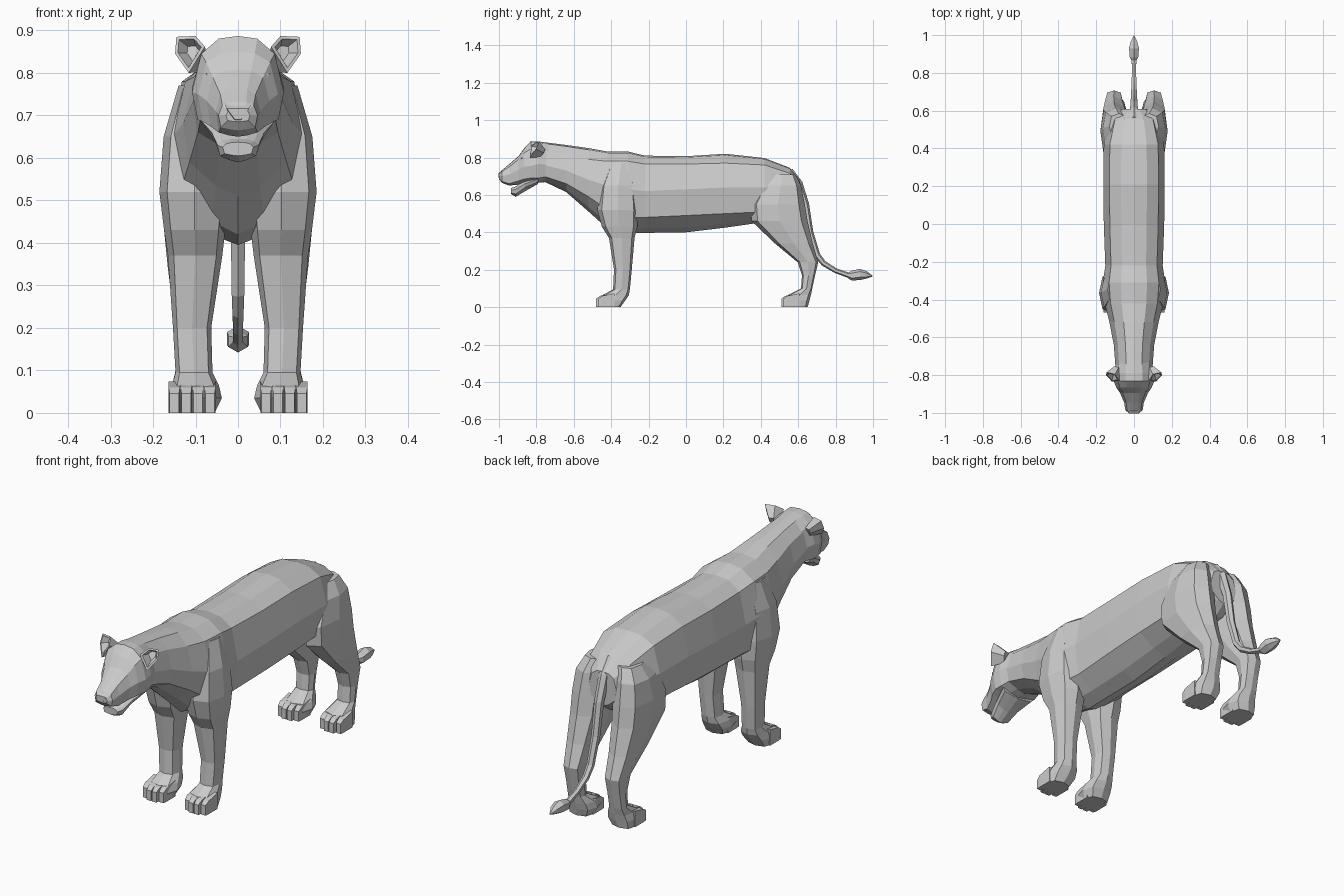
import bpy, bmesh, math
from mathutils import Vector

fur = bpy.data.materials.new("grey_fur")
fur.diffuse_color = (0.6, 0.6, 0.6, 1)


def loft(name, rings):
    """Skin a list of equal-length point rings and cap both ends."""
    bm = bmesh.new()
    rows = [[bm.verts.new(p) for p in r] for r in rings]
    n = len(rows[0])
    for a, b in zip(rows, rows[1:]):
        for i in range(n):
            j = (i + 1) % n
            bm.faces.new((a[i], a[j], b[j], b[i]))
    bm.faces.new(rows[0])
    bm.faces.new(rows[-1][::-1])
    bmesh.ops.recalc_face_normals(bm, faces=bm.faces)
    me = bpy.data.meshes.new(name)
    bm.to_mesh(me)
    bm.free()
    me.materials.append(fur)
    ob = bpy.data.objects.new(name, me)
    bpy.context.collection.objects.link(ob)
    return ob


def section(y, w, top, high, mid, low, bottom):
    """Symmetric cross-section of torso or head at depth y."""
    half = [(0.42 * w, top - 0.15 * (top - high)), (0.8 * w, high), (w, mid),
            (0.88 * w, low), (0.4 * w, bottom + 0.3 * (low - bottom))]
    pts = [(0, top)] + half + [(0, bottom)] + [(-x, z) for x, z in half[::-1]]
    return [(x, y, z) for x, z in pts]


def leg_ring(s, z, y0, y1, x0, x1):
    """Eight-sided leg slice between given limits, on side s."""
    d = 0.78
    shape = [(0, -1), (d, -d), (1, 0), (d, d), (0, 1), (-d, d), (-1, 0), (-d, -d)]
    return [(s * ((x0 + x1) / 2 + u * (x1 - x0) / 2),
             (y0 + y1) / 2 + v * (y1 - y0) / 2, z) for u, v in shape]


# torso and neck: y, half width, top, upper side, middle, lower side, bottom
torso = [
    (0.61, 0.07, 0.68, 0.66, 0.61, 0.56, 0.52),
    (0.555, 0.125, 0.745, 0.715, 0.64, 0.52, 0.48),
    (0.42, 0.16, 0.797, 0.76, 0.64, 0.51, 0.455),
    (0.21, 0.162, 0.82, 0.77, 0.64, 0.50, 0.425),
    (0.00, 0.16, 0.807, 0.765, 0.63, 0.49, 0.40),
    (-0.22, 0.152, 0.81, 0.765, 0.62, 0.48, 0.397),
    (-0.31, 0.165, 0.832, 0.78, 0.63, 0.48, 0.395),
    (-0.42, 0.155, 0.832, 0.78, 0.65, 0.52, 0.42),
    (-0.52, 0.13, 0.85, 0.79, 0.68, 0.59, 0.51),
    (-0.64, 0.107, 0.867, 0.815, 0.73, 0.66, 0.615),
    (-0.76, 0.098, 0.882, 0.835, 0.76, 0.70, 0.672)]
loft("torso", [section(*r) for r in torso])

# skull and upper muzzle
head = [
    (-0.73, 0.094, 0.878, 0.835, 0.76, 0.70, 0.67),
    (-0.79, 0.108, 0.886, 0.845, 0.765, 0.69, 0.665),
    (-0.83, 0.108, 0.887, 0.845, 0.755, 0.69, 0.665),
    (-0.865, 0.094, 0.85, 0.825, 0.75, 0.685, 0.66),
    (-0.895, 0.074, 0.808, 0.79, 0.735, 0.675, 0.655),
    (-0.945, 0.052, 0.765, 0.75, 0.71, 0.66, 0.65),
    (-0.985, 0.046, 0.732, 0.724, 0.70, 0.672, 0.665),
    (-1.0, 0.028, 0.715, 0.711, 0.70, 0.688, 0.685)]
loft("head", [section(*r) for r in head])

# lower jaw
jaw = [
    (-0.79, 0.085, 0.70, 0.695, 0.685, 0.67, 0.66),
    (-0.86, 0.062, 0.68, 0.67, 0.66, 0.64, 0.62),
    (-0.91, 0.048, 0.645, 0.64, 0.63, 0.605, 0.59),
    (-0.935, 0.036, 0.637, 0.633, 0.625, 0.61, 0.605)]
loft("jaw", [section(*r) for r in jaw])

# nose pad
loft("nose", [
    [(-0.034, -0.98, 0.731), (0.034, -0.98, 0.731), (0.012, -0.98, 0.68), (-0.012, -0.98, 0.68)],
    [(-0.026, -1.003, 0.716), (0.026, -1.003, 0.716), (0.007, -1.003, 0.69), (-0.007, -1.003, 0.69)]])

# leg slices: z, front, back, inner, outer
front_leg = [
    (0.0, -0.455, -0.35, 0.055, 0.162), (0.035, -0.46, -0.325, 0.038, 0.163),
    (0.065, -0.445, -0.305, 0.045, 0.155), (0.095, -0.39, -0.30, 0.06, 0.147),
    (0.20, -0.385, -0.29, 0.063, 0.153), (0.37, -0.412, -0.275, 0.037, 0.165),
    (0.43, -0.45, -0.26, 0.03, 0.174), (0.52, -0.475, -0.255, 0.02, 0.185),
    (0.65, -0.46, -0.265, 0.02, 0.175), (0.77, -0.41, -0.28, 0.03, 0.14)]
hind_leg = [
    (0.0, 0.535, 0.65, 0.055, 0.162), (0.035, 0.53, 0.66, 0.038, 0.163),
    (0.065, 0.545, 0.668, 0.045, 0.155), (0.10, 0.615, 0.675, 0.065, 0.147),
    (0.17, 0.62, 0.69, 0.065, 0.147), (0.24, 0.597, 0.707, 0.06, 0.152),
    (0.34, 0.476, 0.678, 0.05, 0.165), (0.46, 0.35, 0.65, 0.035, 0.177),
    (0.55, 0.345, 0.635, 0.03, 0.178), (0.65, 0.40, 0.615, 0.03, 0.165),
    (0.71, 0.45, 0.585, 0.03, 0.13)]

# ear rim, wound around the opening
rim = [Vector(p) for p in ((0.078, -0.83, 0.862), (0.10, -0.795, 0.887), (0.145, -0.785, 0.885),
                           (0.148, -0.80, 0.845), (0.116, -0.835, 0.80))]
ear_mid = sum(rim, Vector()) / 5

for side, s in (("left", 1), ("right", -1)):
    for name, rows, paw_y in (("front", front_leg, -0.48), ("hind", hind_leg, 0.51)):
        loft(f"{name}_leg_{side}", [leg_ring(s, *r) for r in rows])
        # four toes with narrow gaps
        for k in range(4):
            c = 0.066 + k * 0.028
            y = paw_y + (0.012 if k in (0, 3) else 0)
            loft(f"{name}_toe_{side}_{k + 1}", [
                [(s * (c + u * h), yy, z) for u, z in ((-1, 0), (1, 0), (1, t), (-1, t))]
                for yy, h, t in ((y, 0.011, 0.046), (y + 0.02, 0.0133, 0.06), (y + 0.085, 0.0133, 0.074))])

    def mirror(points):
        return [(s * p.x, p.y, p.z) for p in points]

    # cupped ear
    root = Vector((0.09, -0.765, 0.83))
    loft(f"ear_{side}", [mirror(r) for r in (
        [root + (p - ear_mid) * 0.5 for p in rim],
        rim,
        [ear_mid.lerp(p, 0.78) for p in rim],
        [ear_mid.lerp(p, 0.4) + Vector((-0.01, 0.03, -0.005)) for p in rim])])

    # slanted eyelid and eye
    eye = [Vector(p) for p in ((0.045, -0.898, 0.782), (0.062, -0.889, 0.80),
                               (0.077, -0.876, 0.80), (0.066, -0.888, 0.785))]
    loft(f"eye_{side}", [mirror(eye), mirror([p + Vector((-0.01, 0.025, -0.005)) for p in eye])])

# tail path: y, z, half width
tail = [(0.55, 0.725, 0.024), (0.60, 0.66, 0.024), (0.637, 0.55, 0.021), (0.662, 0.40, 0.019),
        (0.70, 0.28, 0.017), (0.735, 0.235, 0.015), (0.80, 0.195, 0.013), (0.865, 0.172, 0.014),
        (0.885, 0.168, 0.026), (0.93, 0.175, 0.03), (0.965, 0.172, 0.02), (0.998, 0.165, 0.002)]
rings = []
for i, (y, z, r) in enumerate(tail):
    a, b = tail[max(i - 1, 0)], tail[min(i + 1, len(tail) - 1)]
    d = Vector((0, b[0] - a[0], b[1] - a[1])).normalized()
    up = Vector((0, -d.z, d.y))
    rings.append([Vector((0, y, z)) + Vector((math.cos(t) * r, 0, 0)) + up * math.sin(t) * r
                  for t in (math.pi / 3 * k + math.pi / 6 for k in range(6))])
loft("tail", rings)
